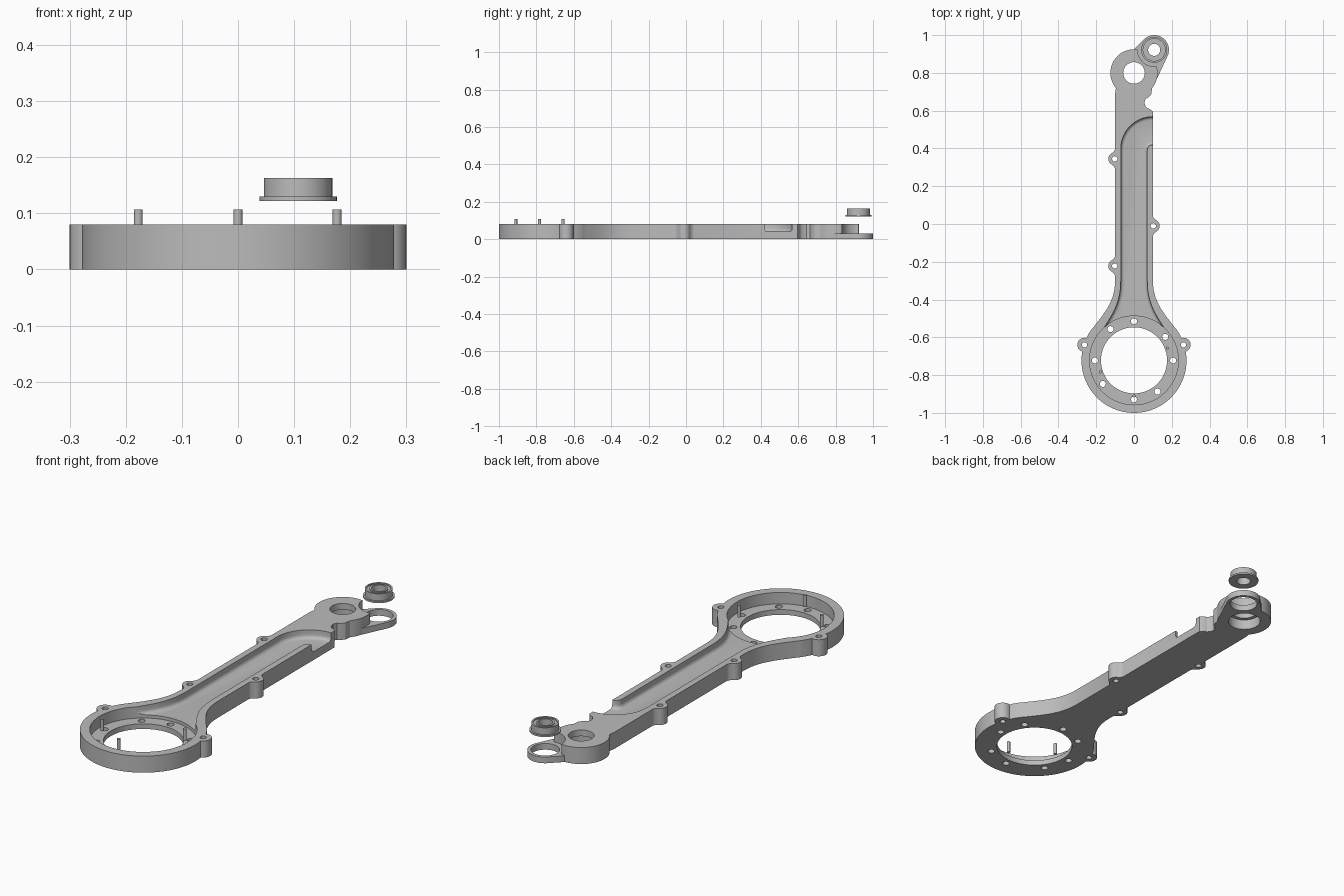
import bpy, bmesh
from math import sin, cos, radians, pi
from mathutils import Vector
from mathutils.geometry import interpolate_bezier

if "Cube" in bpy.data.objects:
    bpy.data.objects.remove(bpy.data.objects["Cube"])

metal = bpy.data.materials.new("grey_metal")
metal.diffuse_color = (0.5, 0.5, 0.5, 1)
metal.use_nodes = True
metal.node_tree.nodes["Principled BSDF"].inputs["Base Color"].default_value = metal.diffuse_color

RING = (0, -0.722)
HEAD = (0, 0.8)
SEAT = (0.107, 0.922)


def arc(c, r, a0, a1, n):
    return [(c[0] + r * cos(radians(a0 + (a1 - a0) * i / n)),
             c[1] + r * sin(radians(a0 + (a1 - a0) * i / n))) for i in range(n + 1)]


def curve(a, b, c, d, n=14):
    pts = interpolate_bezier(*[Vector((p[0], p[1], 0)) for p in (a, b, c, d)], n)
    return [(p.x, p.y) for p in pts]


def mirror(pts):
    return [(-x, y) for x, y in reversed(pts)]


def finish(name, bm):
    bmesh.ops.recalc_face_normals(bm, faces=bm.faces[:])
    me = bpy.data.meshes.new(name)
    bm.to_mesh(me)
    bm.free()
    me.materials.append(metal)
    ob = bpy.data.objects.new(name, me)
    bpy.context.collection.objects.link(ob)
    return ob


def prism(name, pts, z0, z1, fillet=0):
    """Extrude an outline; optionally round its bottom rim."""
    bm = bmesh.new()
    base = bm.faces.new([bm.verts.new((x, y, z0)) for x, y in pts])
    rim = base.edges[:]
    top = bmesh.ops.extrude_face_region(bm, geom=[base], use_keep_orig=True)
    bmesh.ops.translate(bm, vec=(0, 0, z1 - z0),
                        verts=[v for v in top["geom"] if isinstance(v, bmesh.types.BMVert)])
    bmesh.ops.recalc_face_normals(bm, faces=bm.faces[:])
    if fillet:
        bmesh.ops.bevel(bm, geom=rim, offset=fillet, segments=4, profile=0.5, affect='EDGES')
    return finish(name, bm)


def disc(name, c, r, z0, z1, n=32):
    return prism(name, arc(c, r, 0, 360, n)[:-1], z0, z1)


def lathe(name, c, profile, n=48):
    """Revolve a closed (radius, z) profile around a vertical axis."""
    bm = bmesh.new()
    rows = [[bm.verts.new((c[0] + r * cos(2 * pi * i / n), c[1] + r * sin(2 * pi * i / n), z))
             for r, z in profile] for i in range(n)]
    m = len(profile)
    for i in range(n):
        a, b = rows[i], rows[(i + 1) % n]
        for j in range(m):
            bm.faces.new((a[j], b[j], b[(j + 1) % m], a[(j + 1) % m]))
    return finish(name, bm)


def activate(ob):
    bpy.ops.object.select_all(action='DESELECT')
    ob.select_set(True)
    bpy.context.view_layer.objects.active = ob


def boolean(ob, other, op='DIFFERENCE'):
    activate(ob)
    mod = ob.modifiers.new("bool", 'BOOLEAN')
    mod.operation, mod.object, mod.solver = op, other, 'EXACT'
    bpy.ops.object.modifier_apply(modifier=mod.name)
    bpy.data.objects.remove(other)


def boss(y):
    """Small screw lug on the right edge, listed bottom to top."""
    return [(0.1, y - 0.052), (0.104, y - 0.042)] + arc((0.102, y), 0.034, -65, 65, 12) \
        + [(0.104, y + 0.042), (0.1, y + 0.052)]


# Arm outline: lower right half is mirrored for the left
EAR = (0.262, -0.64)
lower = arc(RING, 0.278, -90, 8, 28) + arc(EAR, 0.038, -72, 107, 14) \
    + arc(RING, 0.278, 27, 38, 3) \
    + curve((0.217, -0.549), (0.157, -0.472), (0.1, -0.41), (0.1, -0.3))
notch = [(0.1, 0.595), (0.085, 0.608), (0.07, 0.613), (0.059, 0.627), (0.055, 0.645),
         (0.063, 0.664), (0.08, 0.673), (0.092, 0.688)]
outline = lower + boss(-0.01) + notch + arc(HEAD, 0.125, -40, 220, 44) + [(-0.1, 0.69)] \
    + mirror(boss(0.345)) + mirror(boss(-0.222)) + mirror(lower)[:-1]
arm = prism("arm_body", outline, 0, 0.08)

# Bearing seat: clear the head above a thin tab, then add the tab
boolean(arm, disc("seat_clearance", SEAT, 0.088, 0.03, 0.2, 64))
tab = arc(SEAT, 0.078, -25, 140, 32) + [(0.005, 0.931), (-0.01, 0.89), (0.04, 0.8), (0.122, 0.77)]
boolean(arm, prism("seat_tab", tab, 0, 0.03), 'UNION')
boolean(arm, disc("seat_hole", SEAT, 0.063, -0.1, 0.2, 48))

# Head hole with counterbore from below
boolean(arm, disc("head_hole", HEAD, 0.057, -0.1, 0.2, 48))
boolean(arm, disc("head_counterbore", HEAD, 0.074, -0.1, 0.05, 48))

# Filleted channel, open at the right edge near the head
flare = curve((0.162, -0.555), (0.115, -0.48), (0.07, -0.42), (0.07, -0.3))
channel = [(0.12, -0.62)] + flare + arc((0.1, 0.39), 0.03, 180, 90, 6) \
    + [(0.25, 0.42), (0.25, 0.568)] + arc((0.1, 0.398), 0.17, 90, 180, 20) \
    + mirror(flare) + [(-0.12, -0.62)]
boolean(arm, prism("channel_cut", channel, 0.04, 0.2, 0.018))

# Ring recess and opening
boolean(arm, disc("ring_recess", RING, 0.235, 0.025, 0.2, 80))
boolean(arm, disc("ring_opening", RING, 0.175, -0.1, 0.2, 80))

# Screw holes in lugs, flange holes and pin holes
PINS = [arc(RING, 0.188, a, a, 1)[0] for a in (20, 199, 270)]
holes = [(p, 0.014) for p in (EAR, (-EAR[0], EAR[1]), (0.102, -0.01),
                              (-0.102, 0.345), (-0.102, -0.222))]
holes += [(arc(RING, 0.207, a, a, 1)[0], 0.016) for a in (0, 37, 90, 127, 180, 217, 270, 307)]
for p, r in holes:
    boolean(arm, disc("hole", p, r, -0.1, 0.2, 20))

# Loose dowel pins above the ring flange
parts = [arm]
for i, p in enumerate(PINS):
    parts.append(disc(f"dowel_pin_{i + 1}", p, 0.008, 0.05, 0.107, 20))

# Flanged bearing lifted above its seat
parts.append(lathe("flanged_bearing", SEAT, [
    (0.032, 0.122), (0.069, 0.122), (0.069, 0.130), (0.061, 0.130), (0.061, 0.163),
    (0.053, 0.163), (0.053, 0.158), (0.041, 0.158), (0.041, 0.163), (0.032, 0.163)]))

for ob in parts:
    activate(ob)
    bpy.ops.object.shade_smooth_by_angle(angle=radians(30))
